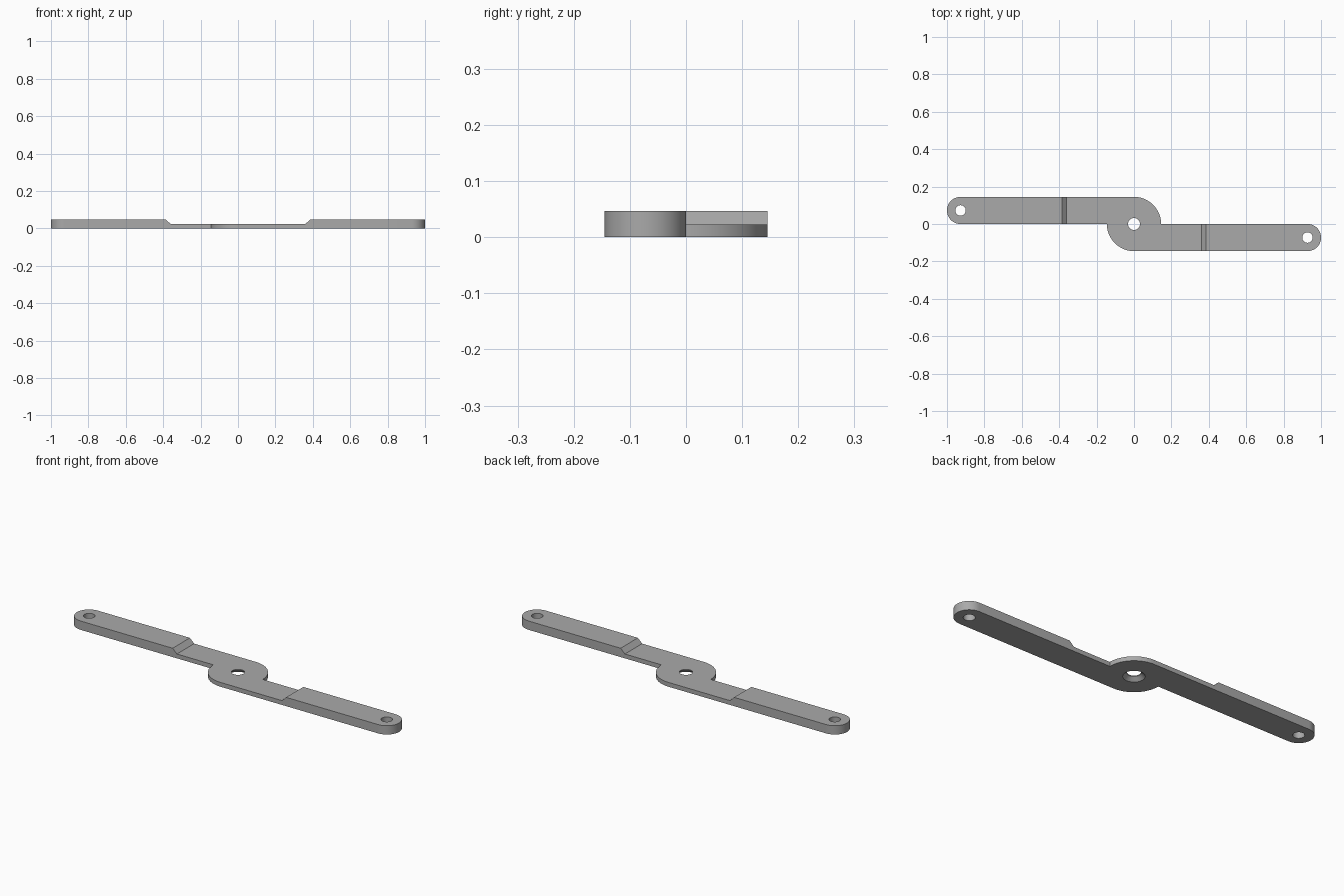
import bpy, bmesh
from math import pi, cos, sin

cube = bpy.data.objects.get("Cube")
if cube:
    bpy.data.objects.remove(cube, do_unlink=True)

WIDTH = 0.145          # arm width and hub radius
THICK, THIN = 0.047, 0.023
END_R = WIDTH / 2

metal = bpy.data.materials.new("plain grey")
metal.use_nodes = True
grey = (0.4, 0.4, 0.4, 1)
metal.diffuse_color = grey
metal.node_tree.nodes["Principled BSDF"].inputs["Base Color"].default_value = grey


def make_object(name, bm):
    bmesh.ops.recalc_face_normals(bm, faces=bm.faces)
    mesh = bpy.data.meshes.new(name)
    bm.to_mesh(mesh)
    bm.free()
    obj = bpy.data.objects.new(name, mesh)
    bpy.context.collection.objects.link(obj)
    mesh.materials.append(metal)
    return obj


def prism(name, points, direction):
    bm = bmesh.new()
    face = bm.faces.new([bm.verts.new(p) for p in points])
    new = bmesh.ops.extrude_face_region(bm, geom=[face])["geom"]
    bmesh.ops.translate(bm, vec=direction,
                        verts=[v for v in new if isinstance(v, bmesh.types.BMVert)])
    return make_object(name, bm)


def cone(name, x, y, z0, z1, r0, r1):
    bm = bmesh.new()
    bmesh.ops.create_cone(bm, cap_ends=True, segments=48,
                          radius1=r0, radius2=r1, depth=z1 - z0)
    bmesh.ops.translate(bm, vec=(x, y, (z0 + z1) / 2), verts=bm.verts)
    return make_object(name, bm)


def arc(cx, cy, r, start, end, steps):
    angles = [start + (end - start) * i / steps for i in range(steps + 1)]
    return [(cx + r * cos(a), cy + r * sin(a)) for a in angles]


# Half outline: hub quarter, then the rounded arm tip; the other half is its half turn
half = arc(0, 0, WIDTH, 0, pi / 2, 24)
half += arc(-1 + END_R, END_R, END_R, pi / 2, 3 * pi / 2, 32)
outline = half + [(-x, -y) for x, y in half]
bar = prism("double_arm_bar", [(x, y, 0) for x, y in outline], (0, 0, THICK))

# Cutters: sloped central recess, tip holes, countersunk hub hole
top = 0.1
slope = 0.025 / (THICK - THIN)
reach = 0.36 + slope * (top - THIN)
recess = [(-0.36, -1, THIN), (0.36, -1, THIN), (reach, -1, top), (-reach, -1, top)]
cutters = [prism("recess_cutter", recess, (0, 2, 0))]
for s in (-1, 1):
    cutters.append(cone("tip_hole_cutter", s * (1 - END_R), -s * END_R, -0.1, 0.1, 0.028, 0.028))
cutters.append(cone("hub_hole_cutter", 0, 0, -0.1, 0.1, 0.032, 0.032))
cutters.append(cone("countersink_cutter", 0, 0, -0.02, 0.018, 0.074, 0.032))

for cutter in cutters:
    cutter.hide_render = True
    mod = bar.modifiers.new(cutter.name, "BOOLEAN")
    mod.operation = "DIFFERENCE"
    mod.solver = "EXACT"
    mod.object = cutter

# Bake the cuts and discard the helpers
bpy.context.view_layer.update()
baked = bpy.data.meshes.new_from_object(bar.evaluated_get(bpy.context.evaluated_depsgraph_get()))
bar.modifiers.clear()
bar.data = baked
for cutter in cutters:
    bpy.data.objects.remove(cutter, do_unlink=True)

bpy.context.view_layer.objects.active = bar
bar.select_set(True)
bpy.ops.object.shade_smooth_by_angle(angle=0.5)
